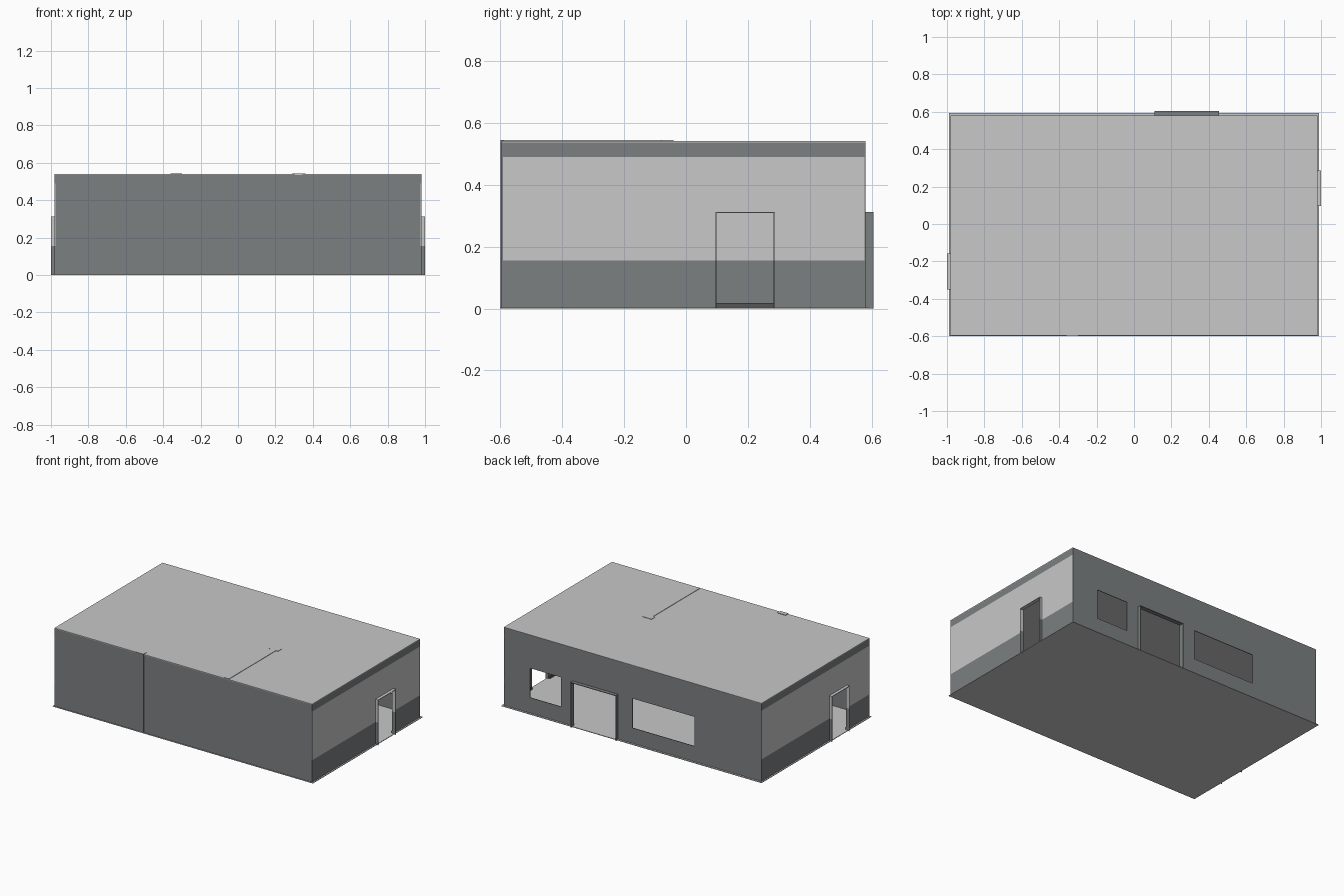
import bpy
import bmesh
from mathutils import Vector

cube = bpy.data.objects.get("Cube")
if cube:
    bpy.data.objects.remove(cube, do_unlink=True)


def material(name, rgb):
    m = bpy.data.materials.new(name)
    m.use_nodes = True
    m.diffuse_color = (*rgb, 1)
    m.node_tree.nodes["Principled BSDF"].inputs["Base Color"].default_value = (*rgb, 1)
    return m


LIGHT = material("light grey", (0.58, 0.58, 0.58))
DARK = material("slate grey", (0.2, 0.215, 0.22))
SKIRT = material("dark skirting grey", (0.09, 0.09, 0.09))

# Main dimensions
X, FRONT, BACK = 0.98, -0.595, 0.58
BASE, DADO, TRIM, TOP = 0.004, 0.155, 0.49, 0.54
HEAD, SILL = 0.312, 0.11
THIN = 0.004


def finish(name, bm, mats):
    me = bpy.data.meshes.new(name)
    bm.to_mesh(me)
    bm.free()
    for m in mats:
        me.materials.append(m)
    ob = bpy.data.objects.new(name, me)
    bpy.context.collection.objects.link(ob)
    return ob


def box(name, lo, hi, mat, cap=None):
    """Box between two corners; cap is an optional colour for the top face."""
    lo, hi = Vector(lo), Vector(hi)
    bm = bmesh.new()
    bmesh.ops.create_cube(bm, size=1)
    for v in bm.verts:
        v.co = (lo + hi) / 2 + v.co * (hi - lo)
    bm.normal_update()
    for f in bm.faces:
        f.material_index = 1 if cap and f.normal.z > 0.5 else 0
    return finish(name, bm, [mat, cap or mat])


def wall(name, place, u0, u1, holes, banded):
    """Thin wall sheet with rectangular openings (u0, u1, z0, z1)."""
    us = sorted({u0, u1, *[h[0] for h in holes], *[h[1] for h in holes]})
    zs = sorted({BASE, DADO, TRIM, TOP, *[h[2] for h in holes], *[h[3] for h in holes]})
    bm = bmesh.new()
    for a, b in zip(us, us[1:]):
        for c, d in zip(zs, zs[1:]):
            u, z = (a + b) / 2, (c + d) / 2
            if any(h[0] < u < h[1] and h[2] < z < h[3] for h in holes):
                continue
            corners = ((a, c), (b, c), (b, d), (a, d))
            f = bm.faces.new([bm.verts.new(place(p, q)) for p, q in corners])
            f.material_index = 1 if banded and DADO < z < TRIM else 0
    bmesh.ops.remove_doubles(bm, verts=bm.verts, dist=0.0001)
    ob = finish(name, bm, [DARK, LIGHT])
    mod = ob.modifiers.new("thickness", "SOLIDIFY")
    mod.thickness = THIN
    mod.offset = 0


# Floor and roof
box("floor_slab", (-0.99, -0.6, 0), (0.99, 0.593, BASE), LIGHT)
box("roof", (-X, FRONT, TOP - THIN), (X, BACK, TOP + 0.001), LIGHT)

# Outer walls with open doorways and windows
back_door = (0.11, 0.455)
side_doors = {1: (0.095, 0.287), -1: (-0.35, -0.157)}
inset = THIN / 2
wall("front_wall", lambda u, z: (u, FRONT + inset, z), -X, X, [], False)
wall("back_wall", lambda u, z: (u, BACK - inset, z), -X, X,
     [(*back_door, BASE, HEAD), (0.545, 0.78, SILL, HEAD), (-0.47, 0.0, SILL, HEAD)], False)
for side, (y0, y1) in side_doors.items():
    label = "left" if side > 0 else "right"
    wall(label + "_wall", lambda u, z, s=side: (s * (X - inset), u, z),
         FRONT, BACK, [(y0, y1, BASE, HEAD)], True)

    # Side door frame, two-tone like the wall
    xa, xb = sorted((side * 0.975, side * 1.0))
    for part, y in (("front", y0), ("back", y1 - THIN)):
        box(f"{label}_door_{part}_jamb_lower", (xa, y, 0), (xb, y + THIN, DADO), DARK)
        box(f"{label}_door_{part}_jamb_upper", (xa, y, DADO), (xb, y + THIN, HEAD), LIGHT)
    box(label + "_door_lintel", (xa, y0, HEAD - THIN), (xb, y1, HEAD), LIGHT)

    # Skirting inside the side wall, interrupted by the doorway
    xa, xb = sorted((side * 0.968, side * 0.977))
    for part, a, b in (("front", FRONT + 0.01, y0), ("back", y1, BACK - 0.01)):
        box(f"{label}_skirting_{part}", (xa, a, BASE), (xb, b, 0.018), SKIRT)

# Back door frame
d0, d1 = back_door
for part, x in (("right", d0), ("left", d1 - THIN)):
    box(f"back_door_{part}_jamb", (x, 0.575, 0), (x + THIN, 0.605, HEAD), DARK)
box("back_door_lintel", (d0, 0.575, HEAD - THIN), (d1, 0.605, HEAD), DARK)

# Inner partition with a wider end post, and a pilaster on the front wall
for part, xa, xb, ya, yb in (("partition", 0.305, 0.345, -0.59, -0.08),
                             ("partition_post", 0.29, 0.36, -0.08, -0.04)):
    box(part + "_lower", (xa, ya, 0.001), (xb, yb, DADO), DARK)
    box(part + "_upper", (xa, ya, DADO), (xb, yb, TOP + 0.004), LIGHT)
box("front_pilaster", (-0.36, -0.599, 0.001), (-0.3, -0.568, TOP + 0.004), DARK, LIGHT)
